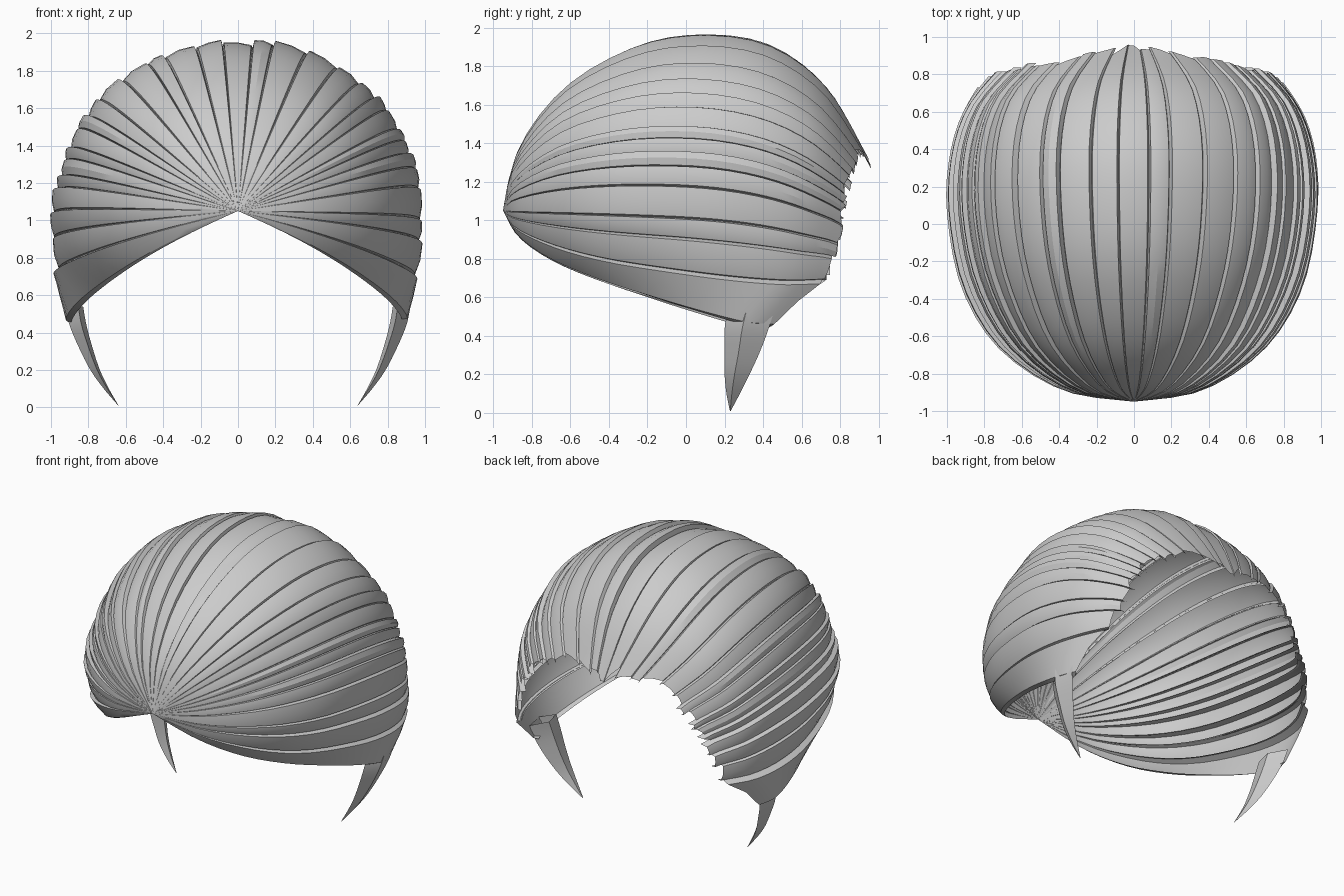
import bpy, bmesh, math, random
from mathutils import Vector

random.seed(4)
if "Cube" in bpy.data.objects:
    bpy.data.objects.remove(bpy.data.objects["Cube"])

grey = bpy.data.materials.new("hair grey")
grey.use_nodes = True
grey.diffuse_color = (0.6, 0.6, 0.6, 1)
grey.node_tree.nodes["Principled BSDF"].inputs["Base Color"].default_value = (0.6, 0.6, 0.6, 1)

KNOT_Z = 1.05
# Guide arcs (depth, distance from the knot axis), by fan angle from the crown
GUIDES = {
    0: [(-.95, 0), (-.85, .34), (-.61, .63), (-.25, .84), (.1, .9), (.45, .84), (.75, .6), (.97, .2)],
    45: [(-.95, 0), (-.885, .34), (-.65, .68), (-.3, .88), (.05, .95), (.4, .91), (.68, .76), (.88, .5)],
    90: [(-.95, 0), (-.89, .37), (-.67, .7), (-.35, .9), (.05, .98), (.35, .97), (.6, .9), (.8, .77)],
    111: [(-.95, 0), (-.88, .36), (-.68, .66), (-.4, .86), (0, .99), (.3, 1.02), (.55, .98), (.75, .88)],
    125: [(-.95, 0), (-.87, .33), (-.7, .59), (-.45, .79), (-.15, .95), (.1, 1.05), (.3, 1.1), (.44, 1.08)],
}
KEYS = list(GUIDES)


def spline(points, t):
    """Smooth curve through evenly spaced points."""
    f = t * (len(points) - 1)
    i = min(int(f), len(points) - 2)
    f -= i
    p = [Vector(points[min(max(i + k, 0), len(points) - 1)]) for k in (-1, 0, 1, 2)]
    return p[1] + 0.5 * f * (p[2] - p[0] + f * (2 * p[0] - 5 * p[1] + 4 * p[2] - p[3]
                             + f * (3 * (p[1] - p[2]) + p[3] - p[0])))


def cap_point(angle, t, lift):
    """Point on the cap: fan angle, position along the strand, height off the surface."""
    a = abs(angle)
    k = 0
    while k < len(KEYS) - 2 and a > KEYS[k + 1]:
        k += 1
    w = (a - KEYS[k]) / (KEYS[k + 1] - KEYS[k])
    y, r = spline(GUIDES[KEYS[k]], t).lerp(spline(GUIDES[KEYS[k + 1]], t), w)
    # lower strands sweep down, the others droop at the back
    a += 19 * t ** 4 * max(0, math.sin(math.pi * a / 117))
    a -= max(0, abs(angle) - 90) / 35 * 12 * (1 - t)
    a = math.copysign(math.radians(a), angle)
    r += lift * min(1, r / 0.7)
    return Vector((r * math.sin(a), y, KNOT_Z + r * math.cos(a)))


def finish(name, rings, closed):
    """Skin the sections into one object, as a tapering solid or an open sheet."""
    bm = bmesh.new()
    loops = [[bm.verts.new(p) for p in ring] for ring in rings]
    n = len(loops[0])
    for a, b in zip(loops, loops[1:]):
        for i in range(n if closed else n - 1):
            bm.faces.new((a[i], a[(i + 1) % n], b[(i + 1) % n], b[i]))
    bmesh.ops.remove_doubles(bm, verts=bm.verts, dist=0.0005)
    bm.normal_update()
    if closed:
        bmesh.ops.recalc_face_normals(bm, faces=bm.faces)
    else:
        middle = Vector((0, 0, KNOT_Z))
        if sum(f.normal.dot(f.calc_center_median() - middle) * f.calc_area() for f in bm.faces) < 0:
            bmesh.ops.reverse_faces(bm, faces=bm.faces)
    mesh = bpy.data.meshes.new(name)
    bm.to_mesh(mesh)
    bm.free()
    mesh.materials.append(grey)
    obj = bpy.data.objects.new(name, mesh)
    bpy.context.collection.objects.link(obj)
    bpy.ops.object.select_all(action='DESELECT')
    obj.select_set(True)
    bpy.context.view_layer.objects.active = obj
    bpy.ops.object.shade_smooth_by_angle(angle=math.radians(22))


def strand(name, start, stop):
    """Shingled lock: raised upper ridge, face leaning in below, ragged end."""
    lift = random.uniform(-0.01, 0.01)
    ridge = random.uniform(0.004, 0.016)
    end = random.uniform(0.97, 1.0)
    skew = random.uniform(-0.04, 0.04)
    section = [(-.02, -.035), (.04, ridge), (.5, .006), (.94, -.01), (1.04, -.04)]
    rings = []
    for i in range(25):
        t = i / 24
        rings.append([cap_point(start + (stop - start) * u,
                                min(1, t * (end + skew * (u - .5))), lift + h)
                      for u, h in section])
    finish(name, rings, False)


# Fan of strands: one on the crown, the rest on both sides with uneven widths
EDGES = [5, 13, 23, 32, 41, 48, 55, 61, 66, 71, 76, 82, 90, 98, 111]
strand("crown_strand", -5, 5)
for side, label in ((1, "left"), (-1, "right")):
    edges = [5] + [e + random.uniform(-1.8, 1.8) for e in EDGES[1:]] + [125]
    for i, (a, b) in enumerate(zip(edges, edges[1:])):
        strand(f"{label}_strand_{i + 1}", side * a, side * b)

# Pointed sideburn locks: height, x, front edge, back edge
LOCK = [(.54, .895, .22, .46), (.44, .875, .2, .43), (.32, .83, .2, .385),
        (.2, .775, .2, .33), (.1, .71, .21, .28), (.01, .64, .228, .232)]
for side, label in ((1, "left"), (-1, "right")):
    rings = []
    for i in range(13):
        z, x, front, back = spline(LOCK, i / 12)
        depth = 0.28 * (back - front)
        rings.append([(side * (x - depth * .6), front, z), (side * (x + depth * .4), front * .6 + back * .4, z),
                      (side * x, back, z), (side * (x - depth), front * .5 + back * .5, z)])
    finish(f"{label}_sideburn", rings, True)
